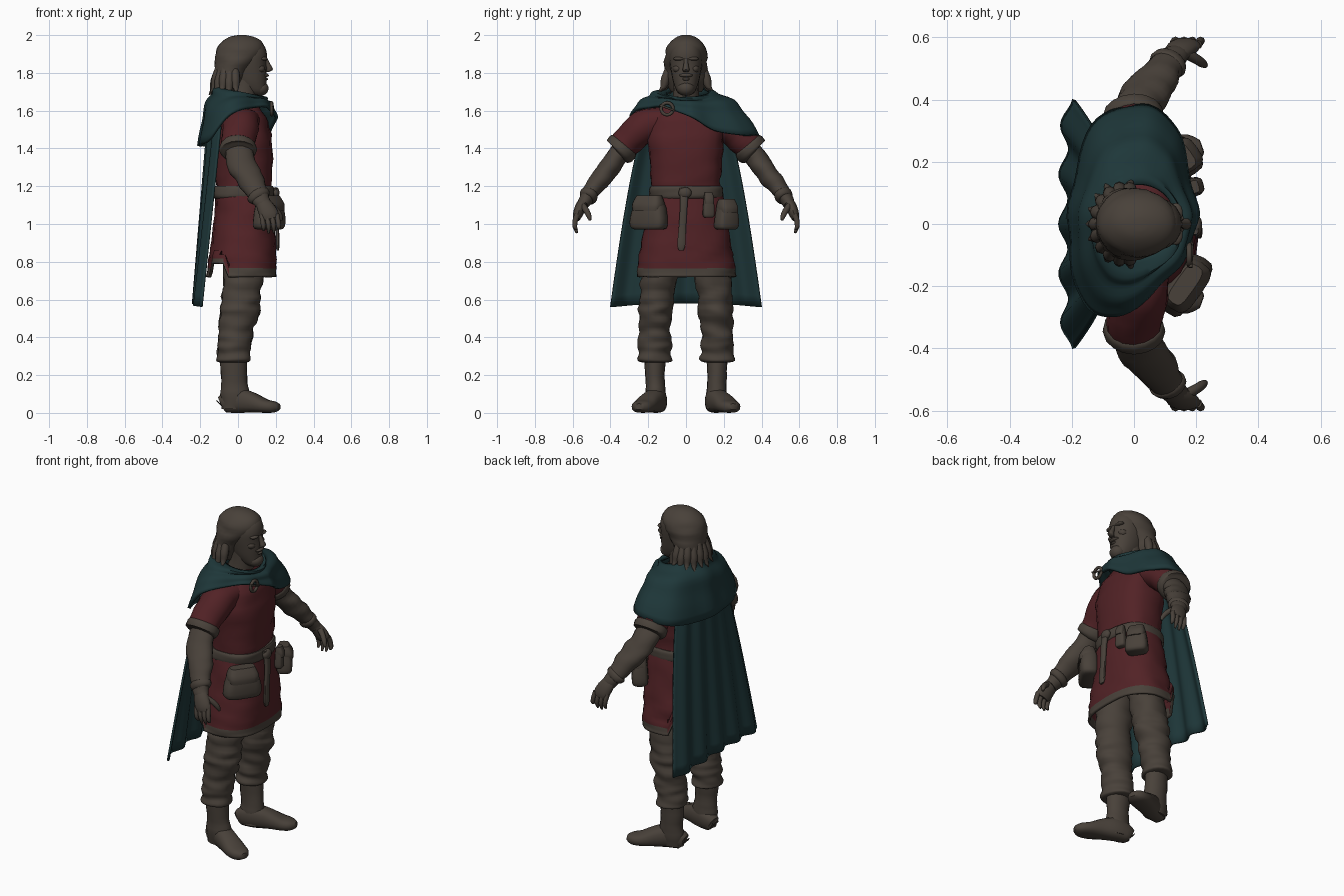
import bpy, bmesh, math
from mathutils import Vector, noise

if "Cube" in bpy.data.objects:
    bpy.data.objects.remove(bpy.data.objects["Cube"])


def material(name, rgb):
    m = bpy.data.materials.new(name)
    m.use_nodes = True
    m.diffuse_color = (*rgb, 1)
    m.node_tree.nodes["Principled BSDF"].inputs["Base Color"].default_value = (*rgb, 1)
    return m


BROWN = material("dull brown", (0.066, 0.053, 0.042))
RED = material("dark red", (0.084, 0.016, 0.019))
TEAL = material("dark teal", (0.013, 0.038, 0.041))


def finish(name, bm, mats, rule=None, thick=0, subsurf=0, angle=50):
    bmesh.ops.recalc_face_normals(bm, faces=bm.faces)
    if rule:
        for f in bm.faces:
            f.material_index = rule(f.calc_center_median())
    me = bpy.data.meshes.new(name)
    bm.to_mesh(me)
    bm.free()
    ob = bpy.data.objects.new(name, me)
    bpy.context.collection.objects.link(ob)
    for m in mats:
        me.materials.append(m)
    if thick:
        mod = ob.modifiers.new("thickness", "SOLIDIFY")
        mod.thickness = thick
        mod.offset = 0
    if subsurf:
        ob.modifiers.new("smooth", "SUBSURF").levels = subsurf
    bpy.ops.object.select_all(action="DESELECT")
    ob.select_set(True)
    bpy.context.view_layer.objects.active = ob
    bpy.ops.object.shade_smooth_by_angle(angle=math.radians(angle))
    return ob


def resample(pts, steps):
    """Smooth curve through the given points."""
    out = []
    for i in range(len(pts) - 1):
        p0, p1, p2, p3 = (pts[min(max(j, 0), len(pts) - 1)] for j in range(i - 1, i + 3))
        for k in range(steps):
            t = k / steps
            out.append([0.5 * (2 * b + (c - a) * t + (2 * a - 5 * b + 4 * c - d) * t * t
                               + (3 * b - a - 3 * c + d) * t ** 3)
                        for a, b, c, d in zip(p0, p1, p2, p3)])
    return out + [list(pts[-1])]


def tube(name, pts, mats, sides=16, steps=3, power=1, lumps=0, flat=False, caps=True,
         rule=None, thick=0, tweak=None):
    """Loft of oval rings; each point is x, y, z, radius one, radius two."""
    rows = resample(pts, steps)
    bm = bmesh.new()
    rings = []
    for i, r in enumerate(rows):
        c = Vector(r[:3])
        t = Vector(rows[min(i + 1, len(rows) - 1)][:3]) - Vector(rows[max(i - 1, 0)][:3])
        t = Vector((0, 0, 1)) if flat else t.normalized()
        ref = Vector((0, 0, 1)) if abs(t.x) > 0.8 else Vector((1, 0, 0))
        u = (ref - t * ref.dot(t)).normalized()
        v = t.cross(u)
        ring = []
        for k in range(sides):
            a = math.tau * k / sides
            ca, sa = (math.copysign(abs(f) ** power, f) for f in (math.cos(a), math.sin(a)))
            off = u * ca * r[3] + v * sa * r[4]
            p = c + off
            if lumps:
                q = Vector((p.x * 9, p.y * 9, p.z * 24))
                p += off * lumps * noise.noise(q)
            ring.append(bm.verts.new(p))
        rings.append(ring)
    for a, b in zip(rings, rings[1:]):
        for k in range(sides):
            n = (k + 1) % sides
            bm.faces.new((a[k], a[n], b[n], b[k]))
    if caps:
        bm.faces.new(rings[0])
        bm.faces.new(rings[-1])
    if tweak:
        for v in bm.verts:
            tweak(v.co)
    return finish(name, bm, mats, rule, thick)


def sheet(name, fn, nu, nv, mats, closed=False, thick=0.012):
    """Cloth surface from a function of two values running from 0 to 1."""
    bm = bmesh.new()
    g = [[bm.verts.new(fn(i / nu, j / nv)) for j in range(nv + 1)]
         for i in range(nu if closed else nu + 1)]
    for i in range(nu):
        a, b = g[i], g[(i + 1) % len(g)]
        for j in range(nv):
            bm.faces.new((a[j], b[j], b[j + 1], a[j + 1]))
    return finish(name, bm, mats, thick=thick)


def blob(name, loc, size, mat):
    bm = bmesh.new()
    bmesh.ops.create_uvsphere(bm, u_segments=14, v_segments=9, radius=1)
    for v in bm.verts:
        v.co = Vector(loc) + v.co * Vector(size)
    return finish(name, bm, [mat])


# Tunic body and skirt with a trimmed hem
tube("tunic_body", [(.03, 0, 1.14, .14, .18), (.03, 0, 1.2, .145, .185), (.03, 0, 1.3, .15, .19),
                    (.03, 0, 1.44, .15, .2), (.02, 0, 1.54, .14, .2), (.01, 0, 1.61, .11, .15),
                    (.02, 0, 1.66, .07, .08)], [RED], 24, power=.8, lumps=.07, flat=True)


def slit(co):
    if co.z < .8 and co.x < -.07 and abs(co.y) > .16:
        co.z += .07


tube("tunic_skirt", [(.03, 0, 1.18, .14, .18), (.035, 0, 1.08, .15, .2), (.03, 0, .95, .16, .22),
                     (.025, 0, .84, .17, .24), (.02, 0, .765, .175, .252), (.018, 0, .72, .18, .258)],
     [RED, BROWN], 40, power=.8, lumps=.06, flat=True, caps=False, thick=.014,
     rule=lambda c: int(c.z < .765 or (c.x < -.07 and abs(c.y) > .16 and c.z < .82)), tweak=slit)
tube("belt", [(.03, 0, 1.135, .154, .186), (.03, 0, 1.15, .162, .195), (.03, 0, 1.185, .162, .195),
              (.03, 0, 1.2, .154, .188)], [BROWN], 28, power=.8, lumps=.04, flat=True)
tube("belt_strap", [(.195, -.01, 1.19, .012, .025), (.207, -.012, 1.1, .012, .02),
                    (.208, -.02, .97, .01, .02), (.21, -.025, .89, .01, .022),
                    (.21, -.025, .86, .006, .012)], [BROWN], 10, power=.6)
blob("belt_knot", (.2, -.005, 1.165), (.02, .035, .03), BROWN)


# Pouches hung from the belt
def pouch(name, loc, turn, half, deep, high):
    body = tube(name, [(0, 0, -high, deep * .7, half * .75), (0, 0, -high * .8, deep, half),
                       (0, 0, 0, deep, half * .95), (0, 0, high * .8, deep * .8, half * .75),
                       (0, 0, high, deep * .5, half * .65)], [BROWN], 16, power=.55, lumps=.06, flat=True)
    flap = tube(name + "_flap", [(.006, 0, high * .1, deep * 1.02, half * .8),
                                 (.006, 0, high * .5, deep, half * .85),
                                 (0, 0, high * 1.02, deep * .6, half * .68)],
                [BROWN], 16, power=.55, flat=True)
    for ob in (body, flap):
        ob.location = loc
        ob.rotation_euler.z = math.radians(turn)


pouch("right_pouch", (.165, -.195, 1.06), -35, .105, .05, .09)
pouch("left_pouch", (.16, .215, 1.05), 35, .062, .045, .08)
pouch("small_pouch", (.195, .12, 1.1), 15, .03, .022, .065)

# Arms, hands, legs and boots, one set for each side
for s, side in ((1, "left"), (-1, "right")):
    def limb(part, pts, mats=(BROWN,), **kw):
        return tube(side + "_" + part, [(x, s * y, z, a, b) for x, y, z, a, b in pts], mats, **kw)

    limb("sleeve", [(.02, .1, 1.55, .1, .07), (.015, .19, 1.53, .1, .088), (.01, .26, 1.485, .095, .085),
                    (0, .31, 1.435, .09, .08), (0, .345, 1.395, .088, .08)], (RED,), lumps=.1)
    limb("sleeve_cuff", [(0, .325, 1.42, .088, .08), (0, .333, 1.41, .097, .088),
                         (0, .352, 1.385, .097, .088), (0, .36, 1.377, .08, .07)], lumps=.05)
    limb("forearm", [(0, .32, 1.42, .07, .058), (.015, .385, 1.33, .076, .056),
                     (.055, .44, 1.255, .074, .055), (.095, .495, 1.185, .06, .046),
                     (.125, .535, 1.125, .046, .036), (.14, .548, 1.1, .04, .03)], lumps=.14, steps=5)
    limb("wrist_band", [(.1, .505, 1.165, .05, .04), (.107, .512, 1.155, .062, .049),
                        (.117, .525, 1.138, .056, .045), (.122, .53, 1.13, .04, .03)], lumps=.1)
    limb("palm", [(.125, .538, 1.125, .036, .026), (.145, .558, 1.09, .046, .029),
                  (.165, .573, 1.05, .05, .026), (.173, .58, 1.025, .042, .018)], sides=12)
    for i, tip in enumerate((.975, .955, .952, .965)):
        x = .212 - i * .027
        limb("finger_%d" % (i + 1), [(x - .006, .576, 1.05, .013, .015), (x, .587, 1.015, .013, .014),
                                     (x + .004, .588, .985, .012, .012),
                                     (x + .004, .577, tip, .006, .006)], sides=8)
    limb("thumb", [(.165, .55, 1.1, .018, .018), (.2, .53, 1.075, .016, .016),
                   (.222, .515, 1.045, .014, .014), (.23, .508, 1.02, .007, .007)], sides=8)

    limb("trouser_leg", [(.03, .11, .95, .1, .09), (.028, .13, .8, .105, .095),
                         (.025, .148, .68, .102, .095), (.01, .155, .58, .1, .092),
                         (.005, .16, .52, .104, .092), (-.008, .164, .44, .09, .082),
                         (-.012, .166, .38, .092, .088), (-.02, .166, .33, .086, .084),
                         (-.025, .166, .28, .088, .092), (-.025, .166, .268, .07, .07)],
         sides=20, steps=5, lumps=.17, flat=True)
    limb("boot_shaft", [(-.025, .165, .32, .07, .06), (-.022, .165, .22, .068, .052),
                        (-.018, .162, .14, .07, .052), (-.015, .16, .08, .075, .054),
                        (-.015, .155, .02, .07, .048)], lumps=.08, flat=True)
    limb("boot_foot", [(-.093, .14, .04, .03, .02), (-.075, .142, .05, .05, .042),
                       (0, .158, .065, .065, .054), (.07, .19, .055, .055, .058),
                       (.14, .222, .037, .037, .062), (.19, .24, .032, .03, .05),
                       (.218, .25, .033, .016, .022)], power=.8)

# Head, face and beard
tube("neck", [(.01, 0, 1.6, .08, .08), (.03, 0, 1.7, .07, .068), (.035, 0, 1.78, .07, .068)], [BROWN])
tube("face", [(.1, 0, 1.685, .04, .03), (.085, 0, 1.705, .064, .05), (.065, 0, 1.75, .085, .068),
              (.055, 0, 1.8, .097, .078), (.05, 0, 1.85, .1, .086), (.045, 0, 1.9, .108, .088),
              (.035, 0, 1.95, .1, .075), (.03, 0, 1.985, .05, .04)], [BROWN], 20, power=.9, flat=True)
tube("nose", [(.146, 0, 1.875, .01, .011), (.158, 0, 1.845, .014, .013),
              (.168, 0, 1.818, .017, .019), (.155, 0, 1.805, .01, .014)], [BROWN], 10, flat=True)
blob("beard", (.118, 0, 1.718), (.045, .047, .04), BROWN)
blob("moustache", (.142, 0, 1.787), (.022, .036, .011), BROWN)
blob("lower_lip", (.145, 0, 1.767), (.015, .02, .008), BROWN)
for s, side in ((1, "left"), (-1, "right")):
    blob(side + "_brow", (.135, s * .036, 1.875), (.022, .032, .011), BROWN)
    blob(side + "_cheek", (.115, s * .043, 1.822), (.028, .026, .022), BROWN)

# Hair cap with loose locks flaring at the nape
tube("hair", [(-.055, 0, 1.7, .055, .08), (-.05, 0, 1.74, .075, .105), (-.035, 0, 1.8, .088, .112),
              (-.012, 0, 1.86, .11, .115), (.012, 0, 1.915, .128, .109), (.02, 0, 1.96, .108, .087),
              (.02, 0, 1.99, .065, .05), (.02, 0, 2, .02, .02)],
     [BROWN], 24, lumps=.09, flat=True)
for i in range(11):
    a = math.radians(80 + 20 * i)
    c, n = math.cos(a), math.sin(a)
    tube("hair_lock_%d" % (i + 1), [(-.03 + r * c, 1.2 * r * n, z - .012 * (i % 2), w, w) for r, z, w in
                                    ((.075, 1.83, .02), (.092, 1.77, .024), (.1, 1.725, .018), (.122, 1.695, .004))],
         [BROWN], 8, flat=True)

# Shoulder mantle, hanging lower over the left shoulder
HEM = resample([(.2, .03, 1.55), (.172, .17, 1.48), (.13, .3, 1.455), (.03, .385, 1.46),
                (-.13, .31, 1.42), (-.205, .02, 1.4), (-.16, -.25, 1.43), (-.05, -.29, 1.56),
                (.1, -.18, 1.61), (.18, -.06, 1.59), (.2, .03, 1.55)], 8)


def mantle(u, v):
    h = HEM[round(u * (len(HEM) - 1)) % (len(HEM) - 1)]
    a = math.atan2(h[1], h[0])
    top = Vector((.015 + .115 * math.cos(a), .115 * math.sin(a), 1.68 - .03 * math.cos(a)))
    w, d = v ** .85, v ** 2
    fold = .012 * math.sin(v * 14 + 1.5 * math.sin(a)) * (1 - v) + .006 * math.sin(7 * a) * v
    return (top.x + (h[0] - top.x) * w + fold * math.cos(a), top.y + (h[1] - top.y) * w + fold * math.sin(a),
            top.z + (h[2] - top.z) * d + .012 + .5 * fold)


sheet("mantle", mantle, len(HEM) - 1, 14, [TEAL], closed=True, thick=.016)


# Long cloak with folds deepening toward the hem
def cloak(u, v):
    k = 2 * u - 1
    half = .21 + .19 * v ** .7
    ripple = .015 * math.cos(5 * math.tau * k / 2 + math.pi) * (.3 + .7 * v)
    x = -.155 - .068 * v + ripple + .06 * (1 - v) * k * k + .015 * v * k ** 4
    return (x, half * k, 1.53 - v * (.95 + .02 * k * k))


sheet("cloak", cloak, 48, 16, [TEAL])

# Ring brooch with its pin
ring = [(.178, -.1 + .032 * math.cos(i * math.tau / 16), 1.61 + .032 * math.sin(i * math.tau / 16))
        for i in range(16)]
curve = bpy.data.curves.new("brooch_ring", "CURVE")
curve.dimensions = "3D"
curve.bevel_depth = .009
curve.bevel_resolution = 2
spline = curve.splines.new("POLY")
spline.points.add(15)
for p, co in zip(spline.points, ring):
    p.co = (*co, 1)
spline.use_cyclic_u = True
curve.materials.append(BROWN)
bpy.context.collection.objects.link(bpy.data.objects.new("brooch_ring", curve))
tube("brooch_pin", [(.182, -.14, 1.63, .006, .006), (.186, -.06, 1.6, .005, .005)], [BROWN], 8)
